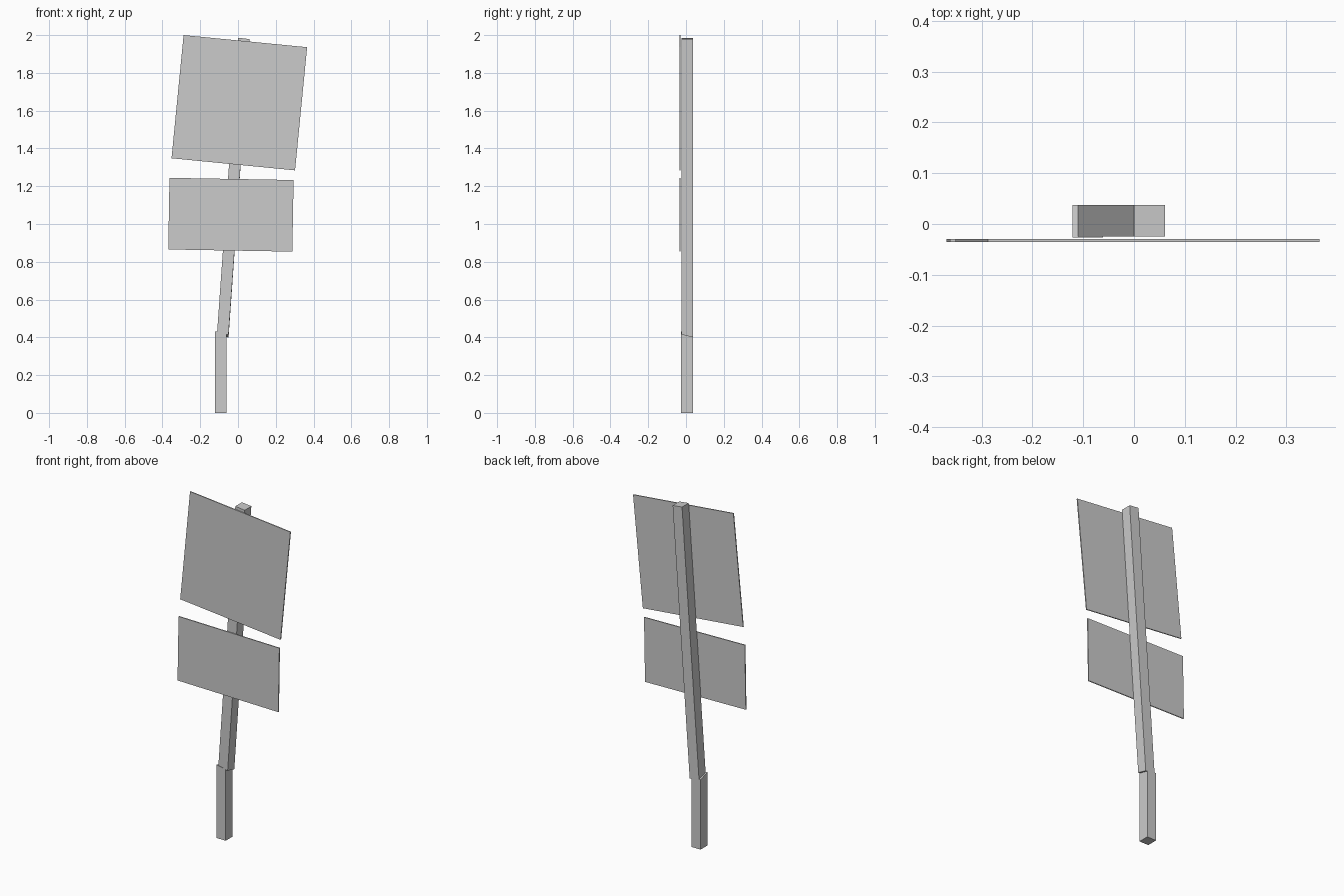
import bpy, bmesh
from math import radians
from mathutils import Matrix

if "Cube" in bpy.data.objects:
    bpy.data.objects.remove(bpy.data.objects["Cube"])


def finish(name, bm):
    bmesh.ops.recalc_face_normals(bm, faces=bm.faces)
    mesh = bpy.data.meshes.new(name)
    bm.to_mesh(mesh)
    bm.free()
    obj = bpy.data.objects.new(name, mesh)
    bpy.context.collection.objects.link(obj)
    return obj


def beam(name, front, back, y0, y1):
    """Four-sided beam joining a front and a back outline given as (x, z)."""
    bm = bmesh.new()
    f = [bm.verts.new((x, y0, z)) for x, z in front]
    b = [bm.verts.new((x, y1, z)) for x, z in back]
    bm.faces.new(f)
    bm.faces.new(b[::-1])
    for i in range(4):
        j = (i + 1) % 4
        bm.faces.new((f[i], b[i], b[j], f[j]))
    return finish(name, bm)


def panel(name, x, z, w, h, tilt):
    """Thin sign board, tilted in the front plane."""
    bm = bmesh.new()
    bmesh.ops.create_cube(bm, size=1, matrix=Matrix.Diagonal((w, 0.006, h, 1)))
    obj = finish(name, bm)
    obj.location = (x, -0.0325, z)
    obj.rotation_euler.y = radians(tilt)
    return obj


# Upright stub in the ground with a slanted, broken top
beam("post_stub",
     [(-0.121, 0), (-0.061, 0), (-0.061, 0.42), (-0.121, 0.432)],
     [(-0.121, 0), (-0.061, 0), (-0.061, 0.402), (-0.121, 0.412)],
     -0.027, 0.037)

# Long leaning upper post
top = [(0.061, 1.979), (0.0, 1.986)]
beam("leaning_post",
     [(-0.111, 0.42), (-0.050, 0.415)] + top,
     [(-0.111, 0.405), (-0.050, 0.40)] + top,
     -0.025, 0.037)

# Two sign boards on the front
panel("upper_sign", 0.007, 1.642, 0.657, 0.655, 5.6)
panel("lower_sign", -0.0375, 1.049, 0.657, 0.379, 1.0)
